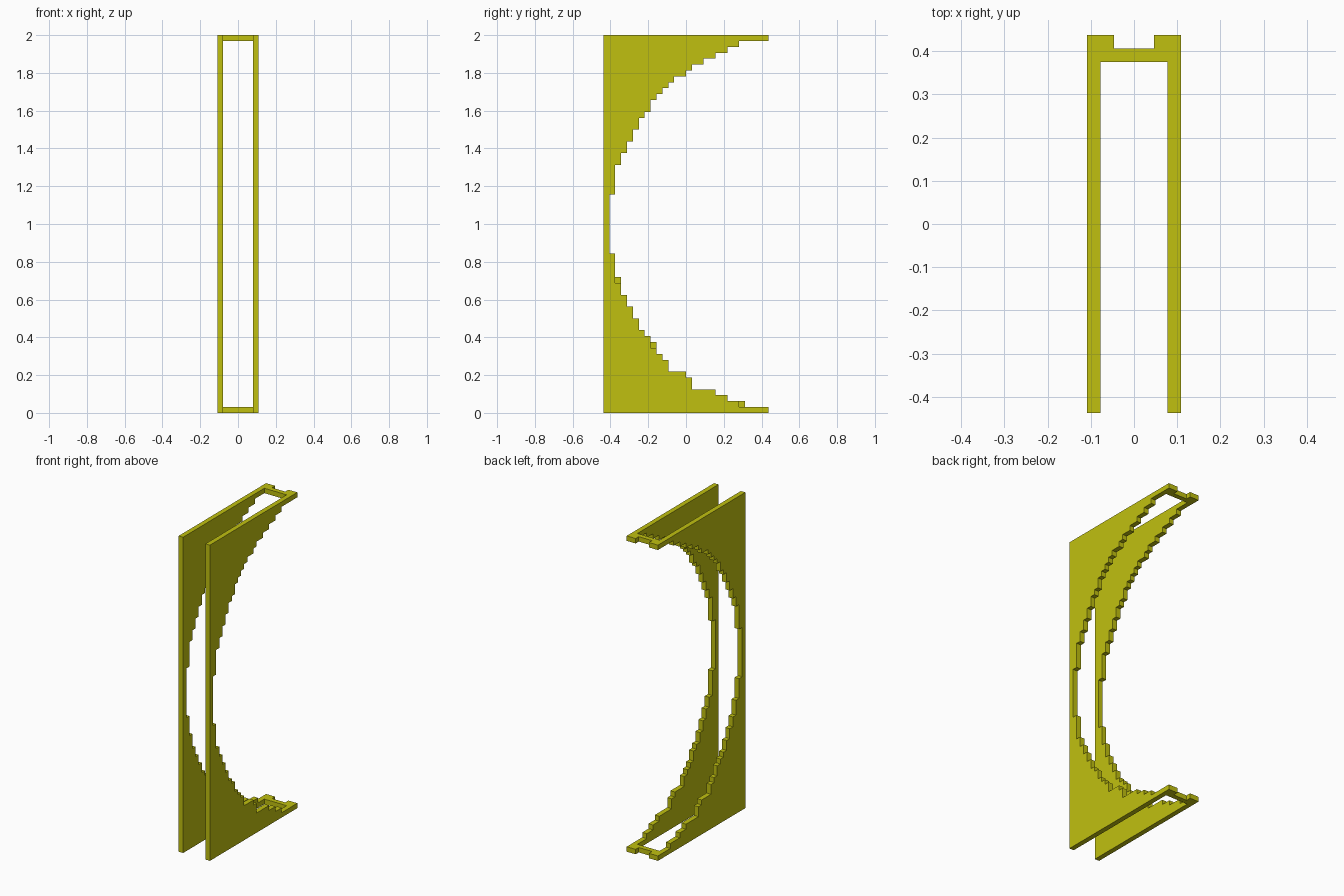
import bpy
import bmesh
from mathutils import Vector

if "Cube" in bpy.data.objects:
    bpy.data.objects.remove(bpy.data.objects["Cube"], do_unlink=True)

U = 2 / 64                     # one block
W, D, H = 7, 28, 64            # overall size in blocks

mat = bpy.data.materials.new("olive yellow")
mat.use_nodes = True
COLOUR = (0.53, 0.53, 0.005, 1)
mat.diffuse_color = COLOUR
bsdf = mat.node_tree.nodes["Principled BSDF"]
bsdf.inputs["Base Color"].default_value = COLOUR
bsdf.inputs["Roughness"].default_value = 0.8


def prism(name, points, direction):
    """Extrude a closed outline, given in blocks, along a direction."""
    bm = bmesh.new()
    face = bm.faces.new([bm.verts.new(p) for p in points])
    ext = bmesh.ops.extrude_face_region(bm, geom=[face], use_keep_orig=True)
    moved = [v for v in ext["geom"] if isinstance(v, bmesh.types.BMVert)]
    bmesh.ops.translate(bm, verts=moved, vec=Vector(direction))
    bmesh.ops.recalc_face_normals(bm, faces=bm.faces)
    for v in bm.verts:
        v.co = Vector((v.co.x - W / 2, v.co.y - D / 2, v.co.z)) * U
    mesh = bpy.data.meshes.new(name)
    bm.to_mesh(mesh)
    bm.free()
    mesh.materials.append(mat)
    obj = bpy.data.objects.new(name, mesh)
    bpy.context.collection.objects.link(obj)
    return obj


# Stepped arc: (depth, rows) runs from the bottom up
MIDDLE = [(6, 2), (5, 2), (4, 2), (3, 2)]
UPPER = [(1, 10), (2, 5)] + MIDDLE[::-1] + [
    (7, 1), (8, 2), (9, 1), (10, 1), (11, 1), (12, 1), (14, 1), (15, 1),
    (17, 1), (19, 1), (21, 1), (23, 1), (28, 1)]
LOWER = [(21, 1), (19, 1), (15, 2), (14, 1), (11, 2), (10, 1), (9, 1)]
LEFT = [(28, 1), (23, 1)] + LOWER + [(8, 2), (7, 1)] + MIDDLE + [(2, 5)] + UPPER
RIGHT = ([(28, 1), (24, 1)] + LOWER + [(9, 1), (8, 1), (7, 1)] + MIDDLE
         + [(3, 1), (2, 4)] + UPPER)


def side_plate(name, x, runs):
    points, z = [(x, 0, 0)], 0
    for depth, rows in runs:
        points += [(x, depth, z), (x, depth, z + rows)]
        z += rows
    points.append((x, 0, z))
    prism(name, points, (1, 0, 0))


side_plate("left_side_plate", W - 1, LEFT)
side_plate("right_side_plate", 0, RIGHT)

# Notched crossbars joining the plate tips
NOTCHED = [(1, 26), (6, 26), (6, 28), (5, 28), (5, 27), (2, 27), (2, 28), (1, 28)]
for name, z in (("bottom_crossbar", 0), ("top_crossbar", H - 1)):
    prism(name, [(x, y, z) for x, y in NOTCHED], (0, 0, 1))
